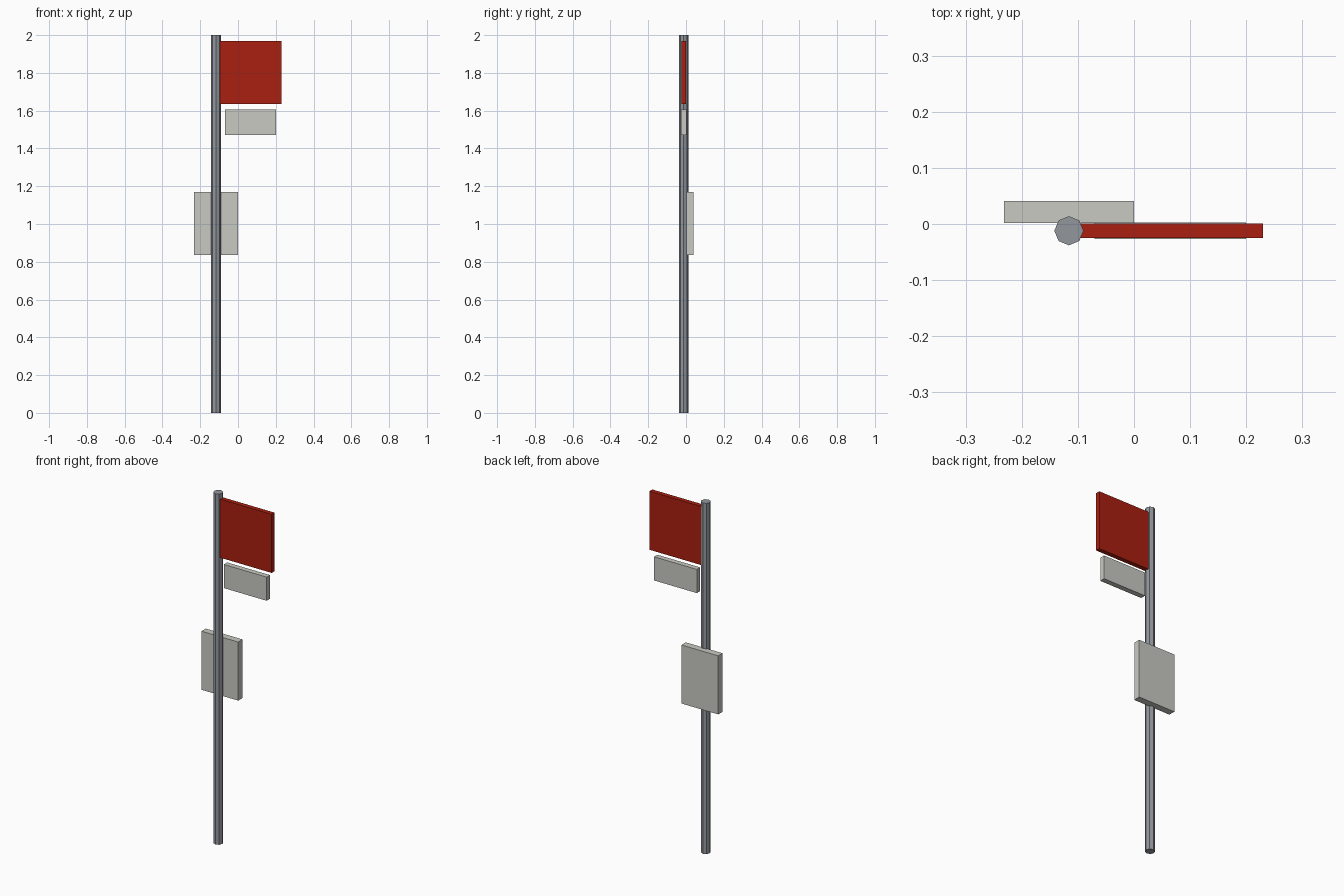
import bpy

old = bpy.data.objects.get("Cube")
if old:
    bpy.data.objects.remove(old, do_unlink=True)


def material(name, rgb):
    mat = bpy.data.materials.new(name)
    mat.use_nodes = True
    color = (*rgb, 1)
    mat.diffuse_color = color
    mat.node_tree.nodes["Principled BSDF"].inputs["Base Color"].default_value = color
    return mat


red = material("sign red", (0.40, 0.014, 0.005))
white = material("off white", (0.59, 0.59, 0.55))
steel = material("steel grey", (0.29, 0.31, 0.34))


def board(name, x, y, z, mat):
    """Flat box spanning the given (min, max) ranges."""
    spans = (x, y, z)
    bpy.ops.mesh.primitive_cube_add(size=1, location=[(a + b) / 2 for a, b in spans])
    obj = bpy.context.object
    obj.name = name
    obj.scale = [b - a for a, b in spans]
    bpy.ops.object.transform_apply(location=False, rotation=False, scale=True)
    obj.data.materials.append(mat)


# Octagonal pole
bpy.ops.mesh.primitive_cylinder_add(vertices=8, radius=0.026, depth=2,
                                    location=(-0.116, -0.012, 1))
pole = bpy.context.object
pole.name = "pole"
pole.data.materials.append(steel)

# Sign, small plate below it, and panel on the back of the pole
board("main_sign", (-0.10, 0.23), (-0.025, 0.001), (1.636, 1.97), red)
board("small_plate", (-0.07, 0.20), (-0.027, 0.003), (1.47, 1.605), white)
board("rear_panel", (-0.232, 0.0), (0.002, 0.041), (0.836, 1.17), white)
